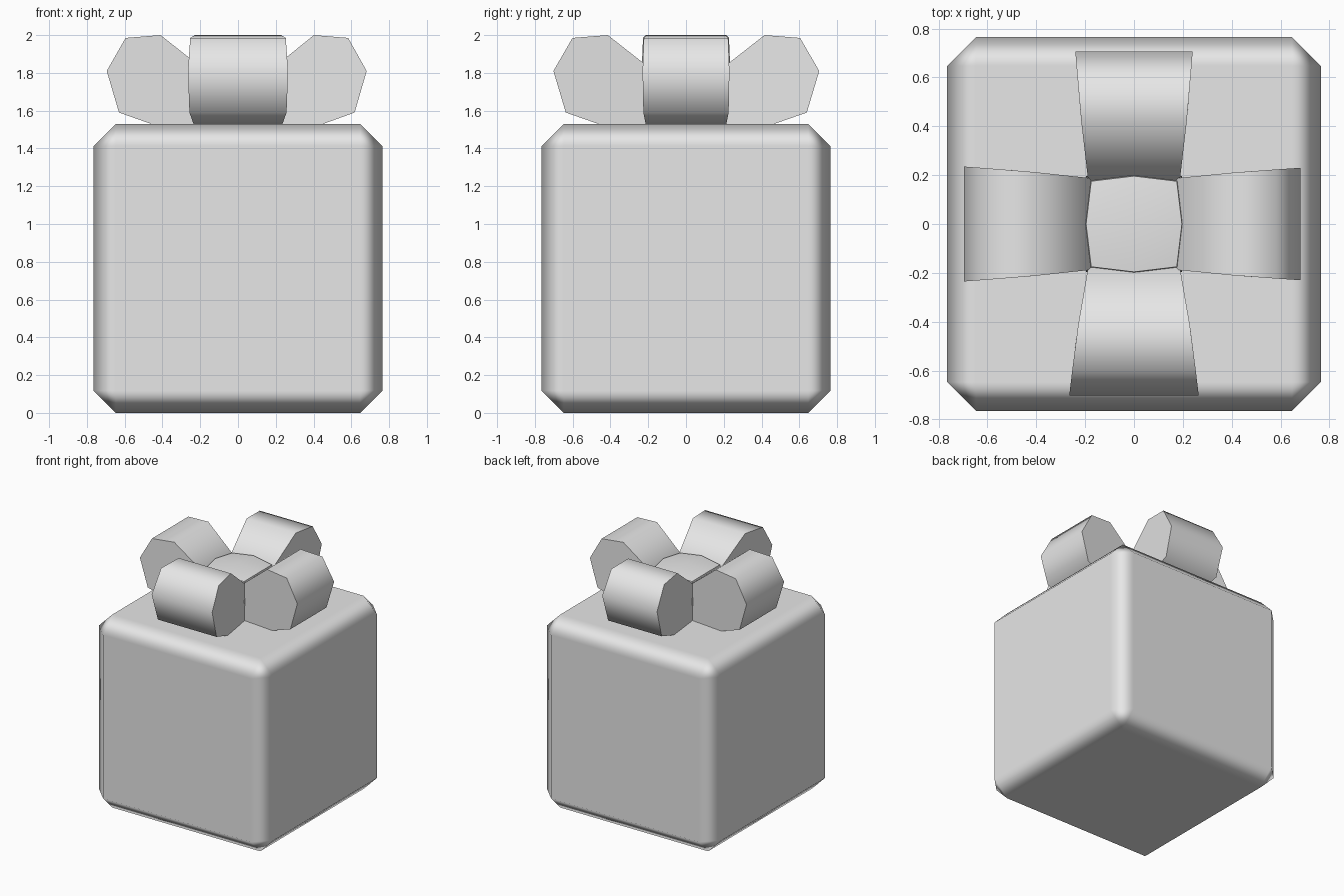
import bpy, bmesh, math
from mathutils import Matrix, Vector

old = bpy.data.objects.get("Cube")
if old:
    bpy.data.objects.remove(old, do_unlink=True)

# Single plain colour
grey = bpy.data.materials.new("plain_grey")
grey.use_nodes = True
grey.diffuse_color = (0.8, 0.8, 0.8, 1)
grey.node_tree.nodes["Principled BSDF"].inputs["Base Color"].default_value = (0.8, 0.8, 0.8, 1)


def finish(name, bm, smooth_angle):
    bmesh.ops.recalc_face_normals(bm, faces=bm.faces)
    mesh = bpy.data.meshes.new(name)
    bm.to_mesh(mesh)
    bm.free()
    mesh.materials.append(grey)
    obj = bpy.data.objects.new(name, mesh)
    bpy.context.collection.objects.link(obj)
    bpy.ops.object.select_all(action='DESELECT')
    obj.select_set(True)
    bpy.context.view_layer.objects.active = obj
    bpy.ops.object.shade_smooth_by_angle(angle=math.radians(smooth_angle))
    return obj


# Gift box: cube with one wide chamfer, softly shaded
SIZE = 1.53
bm = bmesh.new()
bmesh.ops.create_cube(bm, size=SIZE, matrix=Matrix.Translation((0, 0, SIZE / 2)))
box = finish("gift_box", bm, 180)
bevel = box.modifiers.new("chamfer", 'BEVEL')
bevel.width = 0.118
bevel.segments = 1
bevel.limit_method = 'NONE'
bevel.harden_normals = True

# Bow loops: side profile as (distance from centre, height), flaring outwards
PROFILE = [(0.17, 1.81), (0.41, 2.0), (0.595, 1.985), (0.695, 1.81),
           (0.63, 1.59), (0.46, 1.53), (0.17, 1.5)]


def bow_loop(name, angle, flare, reach):
    bm = bmesh.new()
    turn = Matrix.Rotation(math.radians(angle), 4, 'Z')
    sides = []
    for side in (-1, 1):
        ring = []
        for r, z in PROFILE:
            t = (r - 0.17) / 0.525
            half_width = 0.187 + (flare - 0.187) * t ** 0.8
            ring.append(bm.verts.new(turn @ Vector((r * reach, side * half_width, z))))
        bm.faces.new(ring)
        sides.append(ring)
    n = len(PROFILE)
    for i in range(n):
        j = (i + 1) % n
        bm.faces.new((sides[0][i], sides[0][j], sides[1][j], sides[1][i]))
    finish(name, bm, 62)


bow_loop("bow_loop_left", 0, 0.23, 0.98)
bow_loop("bow_loop_back", 90, 0.24, 1.015)
bow_loop("bow_loop_right", 180, 0.235, 1.0)
bow_loop("bow_loop_front", 270, 0.265, 1.01)

# Bow knot: slightly bulging block in the middle
bm = bmesh.new()
bmesh.ops.create_cube(bm, size=2)
bmesh.ops.subdivide_edges(bm, edges=bm.edges[:], cuts=1, use_grid_fill=True)
for v in bm.verts:
    bulge = 1 + 0.12 * sum(abs(c) < 0.01 for c in v.co)
    v.co = Vector((v.co.x * 0.175, v.co.y * 0.175, v.co.z * 0.15)) * bulge
    v.co.z += 1.68
finish("bow_knot", bm, 45)
